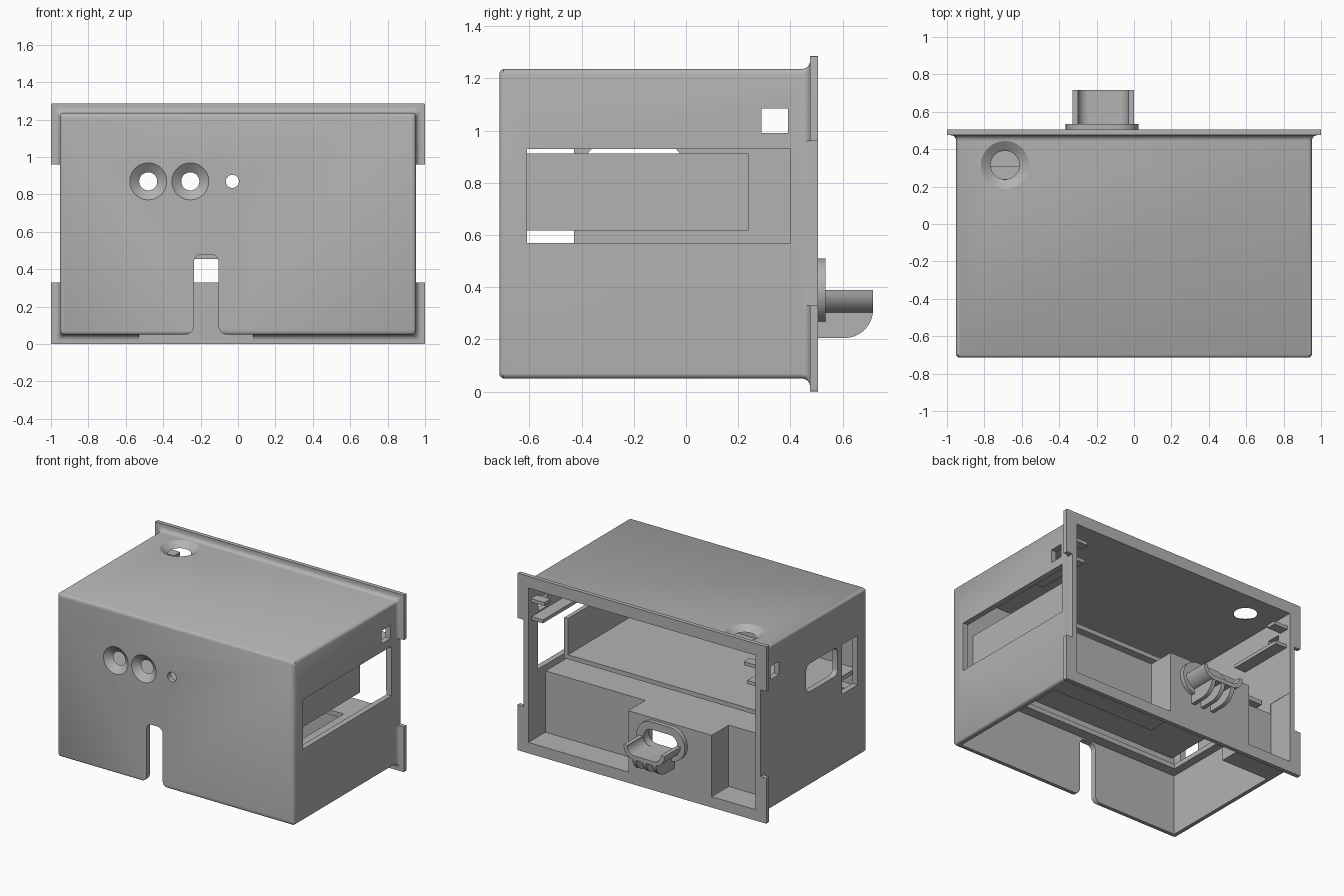
import bpy, bmesh, math
from mathutils import Matrix

if "Cube" in bpy.data.objects:
    bpy.data.objects.remove(bpy.data.objects["Cube"])

grey = bpy.data.materials.new("plain grey")
grey.use_nodes = True
COLOUR = (0.45, 0.45, 0.45, 1)
grey.diffuse_color = COLOUR
grey.node_tree.nodes["Principled BSDF"].inputs["Base Color"].default_value = COLOUR


def finish(name, bm):
    bmesh.ops.recalc_face_normals(bm, faces=bm.faces)
    mesh = bpy.data.meshes.new(name)
    bm.to_mesh(mesh)
    bm.free()
    mesh.materials.append(grey)
    ob = bpy.data.objects.new(name, mesh)
    bpy.context.collection.objects.link(ob)
    return ob


def loft(name, loops):
    bm = bmesh.new()
    rings = [[bm.verts.new(p) for p in loop] for loop in loops]
    n = len(rings[0])
    for a, b in zip(rings, rings[1:]):
        for i in range(n):
            j = (i + 1) % n
            bm.faces.new((a[i], a[j], b[j], b[i]))
    bm.faces.new(rings[0])
    bm.faces.new(rings[-1])
    return finish(name, bm)


def prism(name, pts, a, b, axis="y"):
    # extrude a 2D outline: (x, z) along y, or (y, z) along x
    place = (lambda p, t: (p[0], t, p[1])) if axis == "y" else (lambda p, t: (t, p[0], p[1]))
    return loft(name, [[place(p, t) for p in pts] for t in (a, b)])


def box(name, x0, x1, y0, y1, z0, z1):
    return prism(name, [(x0, z0), (x1, z0), (x1, z1), (x0, z1)], y0, y1)


def arc(cx, cz, r, start, end, steps=8):
    return [(cx + r * math.cos(math.radians(start + (end - start) * i / steps)),
             cz + r * math.sin(math.radians(start + (end - start) * i / steps)))
            for i in range(steps + 1)]


def round_rect(x0, x1, z0, z1, r, steps=5):
    return (arc(x1 - r, z1 - r, r, 0, 90, steps) + arc(x0 + r, z1 - r, r, 90, 180, steps)
            + arc(x0 + r, z0 + r, r, 180, 270, steps) + arc(x1 - r, z0 + r, r, 270, 360, steps))


def cone(name, r1, r2, depth, matrix):
    bm = bmesh.new()
    bmesh.ops.create_cone(bm, cap_ends=True, segments=48, radius1=r1, radius2=r2,
                          depth=depth, matrix=matrix)
    return finish(name, bm)


def carve(target, cutters):
    for c in cutters:
        c.hide_render = True
        mod = target.modifiers.new(c.name, "BOOLEAN")
        mod.operation, mod.solver, mod.object = "DIFFERENCE", "EXACT", c
    graph = bpy.context.evaluated_depsgraph_get()
    mesh = bpy.data.meshes.new_from_object(target.evaluated_get(graph))
    target.modifiers.clear()
    target.data = mesh
    for c in cutters:
        bpy.data.objects.remove(c)


def smooth(ob):
    ob.data.shade_smooth()
    ob.data.set_sharp_from_angle(angle=math.radians(32))


# Outer shell: rounded front, straight sides, flared into a rear flange
sections = [(-0.715, -0.015, 0.015), (-0.709, -0.005, 0.02), (-0.7, 0, 0.02), (0.445, 0, 0.02)]
sections += [(0.445 + 0.03 * math.sin(t), 0.03 * (1 - math.cos(t)), 0.02)
             for t in (math.pi * k / 10 for k in range(1, 6))]
sections += [(0.475, 0.049, 0.003), (0.505, 0.049, 0.003)]
shell = loft("enclosure_shell", [
    [(x, y, z) for x, z in round_rect(-0.951 - g, 0.951 + g, 0.05 - g, 1.236 + g, r)]
    for y, g, r in sections])

# Cavities, rear pockets and shelf opening
cuts = [
    box("upper_cavity", -0.91, 0.91, -0.675, 0.7, 0.525, 1.2),
    box("lower_cavity", -0.91, 0.91, -0.675, 0.27, -0.1, 0.49),
    box("block_hollow", -0.53, 0.08, 0.2, 0.475, -0.1, 0.488),
    box("left_pocket", 0.11, 0.912, 0.31, 0.72, 0.08, 0.6),
    box("right_pocket", -0.912, -0.56, 0.31, 0.72, 0.08, 0.6),
    box("shelf_opening", -0.85, 0.8, -0.6, 0.07, 0.4, 0.6),
    # Side openings
    box("side_window", 0.8, 1.1, -0.61, 0.4, 0.57, 0.93),
    box("side_slot", -1.1, -0.8, -0.61, -0.43, 0.57, 0.93),
    prism("side_port", round_rect(-0.38, -0.02, 0.73, 0.935, 0.04), -1.1, -0.8, "x"),
]
for s in (-1, 1):
    xs = sorted((s * 0.952, s * 1.2))
    cuts.append(box("flange_notch", *xs, 0.3, 0.7, 0.33, 0.96))
    xs = sorted((s * 0.8, s * 1.1))
    cuts.append(box("clip_window", *xs, 0.29, 0.39, 0.99, 1.085))

# Cable slot in the front wall, flared at its foot
slot = (arc(-0.285, 0.1, 0.05, 270, 360) + arc(-0.195, 0.44, 0.04, 180, 90)
        + arc(-0.145, 0.44, 0.04, 90, 0) + arc(-0.055, 0.1, 0.05, 180, 270)
        + [(-0.055, -0.1), (-0.285, -0.1)])
cuts.append(prism("cable_slot", slot, -0.9, -0.5))

# Countersunk holes
face_front = Matrix.Rotation(math.pi / 2, 4, "X")
for x in (-0.48, -0.255):
    cuts.append(cone("front_countersink", 0.047, 0.1, 0.042,
                     Matrix.Translation((x, -0.695, 0.87)) @ face_front))
    cuts.append(cone("front_bore", 0.047, 0.047, 0.3,
                     Matrix.Translation((x, -0.7, 0.87)) @ face_front))
cuts.append(cone("small_bore", 0.035, 0.035, 0.3,
                 Matrix.Translation((-0.03, -0.7, 0.87)) @ face_front))
cuts.append(cone("top_countersink", 0.075, 0.13, 0.038, Matrix.Translation((-0.69, 0.315, 1.218))))
cuts.append(cone("top_bore", 0.075, 0.075, 0.3, Matrix.Translation((-0.69, 0.315, 1.2))))


def port():
    return prism("cable_port", round_rect(-0.305, -0.035, 0.33, 0.455, 0.06), 0.4, 0.8)


carve(shell, cuts + [port()])
smooth(shell)

# Inner tray with one upright side panel
box("tray_floor", -0.89, 0.8, -0.68, 0.24, 0.618, 0.65)
box("tray_side_panel", 0.78, 0.81, -0.68, 0.24, 0.618, 0.913)

# Clip rails inside the upper rear corners
for side, s in (("left", 1), ("right", -1)):
    xs = sorted((s * 0.82, s * 0.915))
    box(side + "_lower_rail", *xs, 0.05, 0.47, 0.955, 0.98)
    xs = sorted((s * 0.8, s * 0.915))
    box(side + "_upper_tab", *xs, 0.41, 0.48, 1.09, 1.115)

# Cable outlet: oval collar, open trough and three ribs
collar = prism("outlet_collar", round_rect(-0.365, 0.025, 0.265, 0.51, 0.122, 12), 0.5, 0.535)
carve(collar, [port()])
smooth(collar)
trough = (arc(-0.24, 0.39, 0.09, 180, 270) + arc(-0.09, 0.39, 0.09, 270, 360)
          + arc(-0.09, 0.39, 0.06, 360, 270) + arc(-0.24, 0.39, 0.06, 270, 180))
smooth(prism("outlet_trough", trough, 0.53, 0.717))
rib = [(0.5, 0.31), (0.5, 0.205)] + arc(0.607, 0.315, 0.11, 270, 360) + [(0.717, 0.318)]
for x in (-0.245, -0.165, -0.085):
    smooth(prism("outlet_rib", rib, x - 0.015, x + 0.015, "x"))
